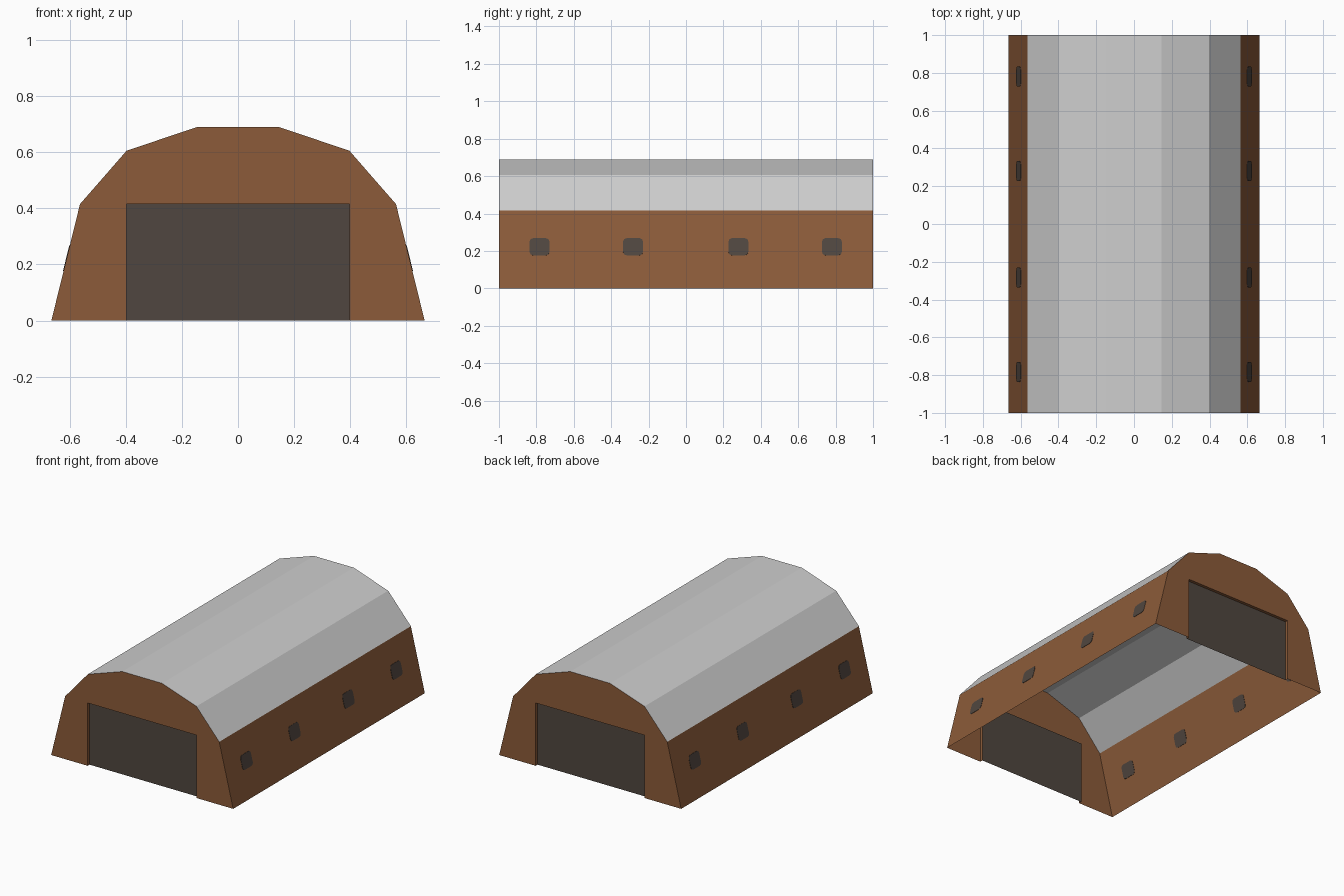
import bpy
import bmesh
import math
from mathutils import Vector

if "Cube" in bpy.data.objects:
    bpy.data.objects.remove(bpy.data.objects["Cube"])

HALF_LEN = 1.0
DOOR_W, DOOR_H, RECESS = 0.398, 0.415, 0.02
# Half of the arched cross-section (x, z), ground to ridge
HALF = [(0.665, 0.0), (0.563, 0.415), (0.397, 0.605), (0.145, 0.69)]


def material(name, rgb):
    m = bpy.data.materials.new(name)
    m.diffuse_color = (*rgb, 1.0)
    m.use_nodes = True
    m.node_tree.nodes["Principled BSDF"].inputs["Base Color"].default_value = m.diffuse_color
    return m


BROWN = material("brown brick", (0.262, 0.105, 0.041))
GREY = material("light grey metal", (0.62, 0.62, 0.62))
DARK = material("dark brown grey", (0.080, 0.061, 0.050))


def build(name, faces, mat):
    """Make an object from (points, outward direction) faces."""
    bm = bmesh.new()
    for pts, out in faces:
        f = bm.faces.new([bm.verts.new(p) for p in pts])
        f.normal_update()
        if f.normal.dot(Vector(out)) < 0:
            f.normal_flip()
    bmesh.ops.remove_doubles(bm, verts=bm.verts, dist=1e-5)
    bmesh.ops.triangulate(bm, faces=[f for f in bm.faces if len(f.verts) > 8])
    me = bpy.data.meshes.new(name)
    bm.to_mesh(me)
    bm.free()
    me.materials.append(mat)
    ob = bpy.data.objects.new(name, me)
    bpy.context.collection.objects.link(ob)
    return ob


def strip(a, b):
    """Panel running the full length between two profile points."""
    pts = [(a[0], -HALF_LEN, a[1]), (b[0], -HALF_LEN, b[1]),
           (b[0], HALF_LEN, b[1]), (a[0], HALF_LEN, a[1])]
    return pts, ((a[0] + b[0]) / 2, 0, (a[1] + b[1]) / 2)


profile = HALF + [(-x, z) for x, z in reversed(HALF)]
panels = [strip(a, b) for a, b in zip(profile, profile[1:])]

# Arched roof and sloping side walls
build("roof", panels[1:-1], GREY)
build("right_wall", panels[:1], BROWN)
build("left_wall", panels[-1:], BROWN)

# End walls with door openings, jambs and recessed doors
opening = [(-DOOR_W, 0), (-DOOR_W, DOOR_H), (DOOR_W, DOOR_H), (DOOR_W, 0)]
for side, label in ((-1, "front"), (1, "back")):
    y0, y1 = side * HALF_LEN, side * (HALF_LEN - RECESS)
    end = [([(x, y0, z) for x, z in profile + opening], (0, side, 0))]
    for a, b in zip(opening, opening[1:]):
        mid = ((a[0] + b[0]) / 2, (a[1] + b[1]) / 2)
        inward = (-mid[0], 0, -mid[1] if mid[0] == 0 else 0)
        end.append(([(a[0], y0, a[1]), (b[0], y0, b[1]),
                     (b[0], y1, b[1]), (a[0], y1, a[1])], inward))
    build(label + "_end_wall", end, BROWN)
    build(label + "_door", [([(x, y1, z) for x, z in opening], (0, side, 0))], DARK)

# Rounded windows: thin plates showing on both faces of the side walls
base, eave = (Vector((x, 0, z)) for x, z in HALF[:2])
up = (eave - base).normalized()
normal = Vector((up.z, 0, -up.x))
W, H, R, T = 0.053, 0.047, 0.018, 0.002
outline = []
for i, (sx, sz) in enumerate([(1, 1), (-1, 1), (-1, -1), (1, -1)]):
    for k in range(3):
        a = math.radians(90 * i + 45 * k)
        outline.append((sx * (W - R) + R * math.cos(a), sz * (H - R) + R * math.sin(a)))

for side, label in ((1, "right"), (-1, "left")):
    for n, yc in enumerate((-0.783, -0.283, 0.28, 0.78)):
        centre = base + up * (0.222 / up.z)
        centre.y = yc

        def place(u, v, d):
            p = centre + Vector((0, u, 0)) + up * v + normal * d
            return (p.x * side, p.y, p.z)

        out = Vector((normal.x * side, 0, normal.z))
        faces = [([place(u, v, T) for u, v in outline], out),
                 ([place(u, v, -T) for u, v in outline], -out)]
        for p, q in zip(outline, outline[1:] + outline[:1]):
            u, v = p[0] + q[0], p[1] + q[1]
            d = up * v
            faces.append(([place(*p, T), place(*q, T), place(*q, -T), place(*p, -T)],
                          (d.x * side, u, d.z)))
        build(f"{label}_window_{n + 1}", faces, DARK)
